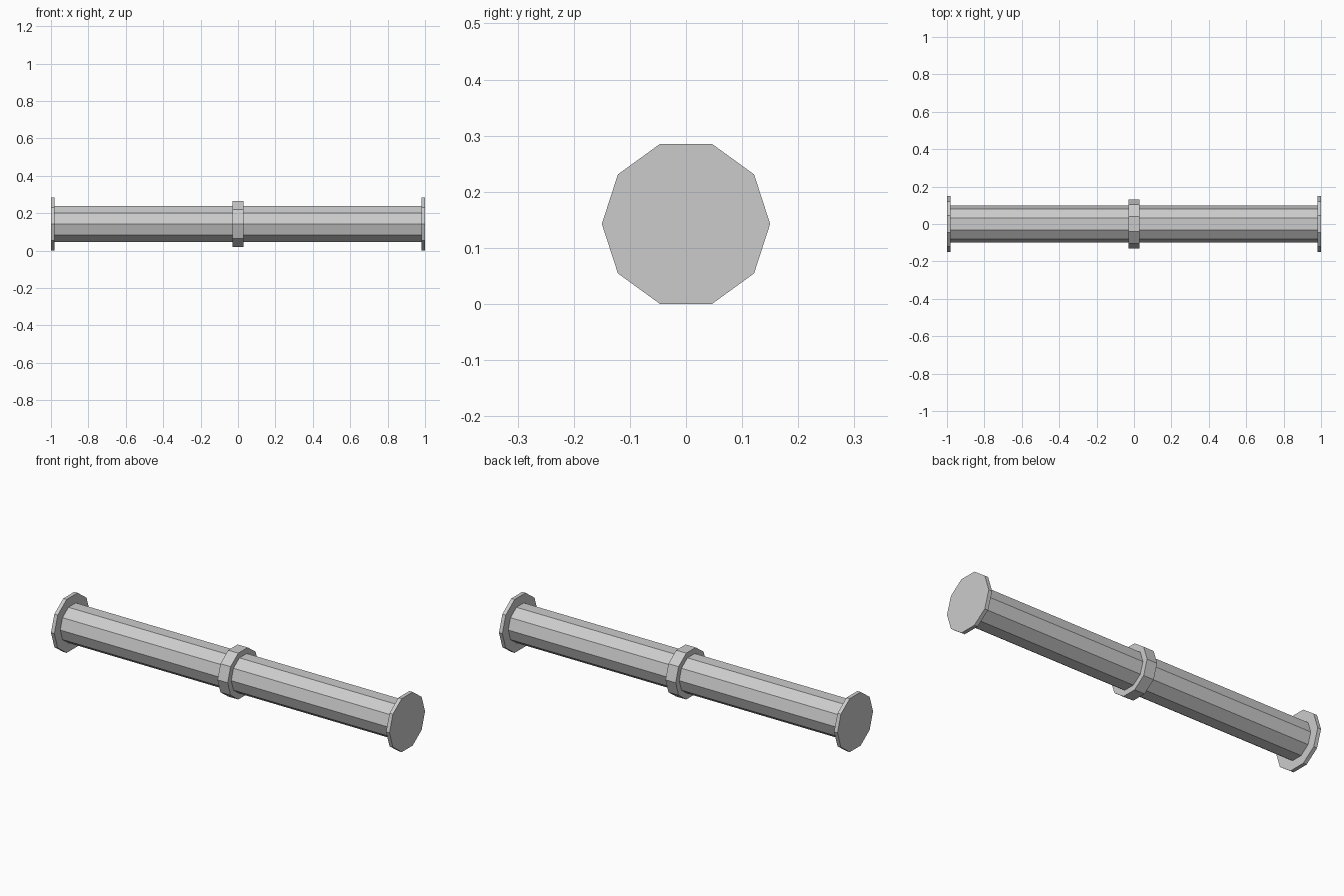
import bpy
import math

cube = bpy.data.objects.get("Cube")
if cube:
    bpy.data.objects.remove(cube, do_unlink=True)

SIDES = 10
AXIS_Z = 0.15 * math.cos(math.pi / SIDES)

grey = bpy.data.materials.new("plain grey")
grey.use_nodes = True
colour = (0.6, 0.6, 0.6, 1)
grey.diffuse_color = colour
grey.node_tree.nodes["Principled BSDF"].inputs["Base Color"].default_value = colour


def disc(name, radius, x, length):
    """Flat-shaded ten-sided prism lying along x, with flats on top and bottom."""
    bpy.ops.mesh.primitive_cylinder_add(
        vertices=SIDES, radius=radius, depth=length,
        location=(x, 0, AXIS_Z), rotation=(0, math.pi / 2, 0))
    part = bpy.context.object
    part.name = name
    part.data.materials.append(grey)
    return part


# Long pipe and the raised collar at its middle
disc("pipe", 0.1, 0, 1.97)
disc("middle_collar", 0.13, 0, 0.06)

# End flanges
for side, name in ((1, "left_flange"), (-1, "right_flange")):
    disc(name, 0.15, side * 0.99, 0.02)
